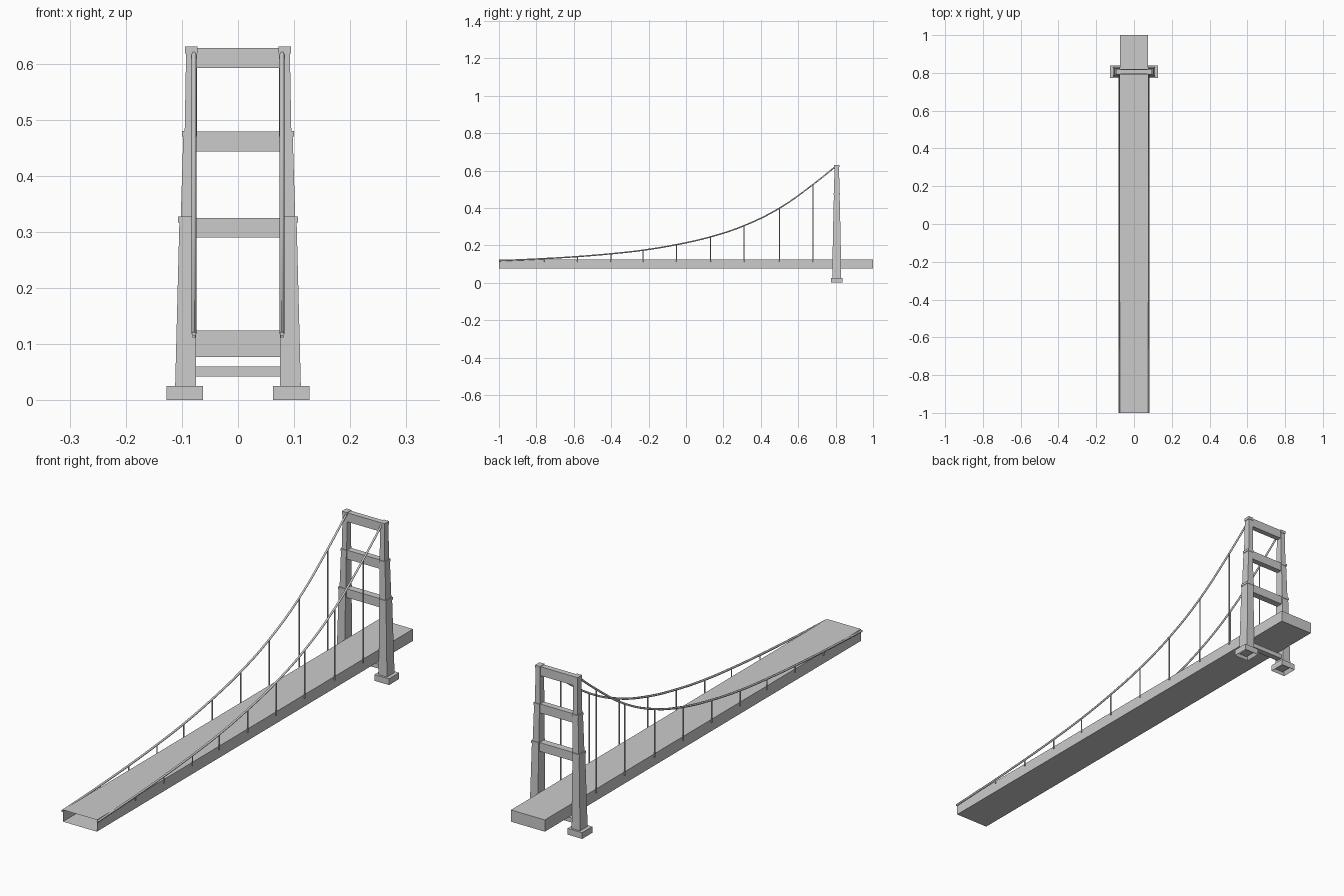
import bpy, bmesh

if "Cube" in bpy.data.objects:
    bpy.data.objects.remove(bpy.data.objects["Cube"])

TY = 0.806  # tower position along the bridge


def finish(name, bm):
    me = bpy.data.meshes.new(name)
    bm.normal_update()
    bm.to_mesh(me)
    bm.free()
    ob = bpy.data.objects.new(name, me)
    bpy.context.collection.objects.link(ob)
    return ob


def loft(bm, rings):
    """Square column through rings (x0, x1, half depth, z)."""
    loops = []
    for x0, x1, d, z in rings:
        loops.append([bm.verts.new(p) for p in
                      ((x0, TY - d, z), (x1, TY - d, z), (x1, TY + d, z), (x0, TY + d, z))])
    for a, b in zip(loops, loops[1:]):
        for i in range(4):
            j = (i + 1) % 4
            bm.faces.new((a[i], a[j], b[j], b[i]))
    return loops


def box(name, x0, x1, y0, y1, z0, z1):
    bm = bmesh.new()
    bmesh.ops.create_cube(bm, size=1)
    for v in bm.verts:
        v.co = ((x0 + x1) / 2 + v.co.x * (x1 - x0),
                (y0 + y1) / 2 + v.co.y * (y1 - y0),
                (z0 + z1) / 2 + v.co.z * (z1 - z0))
    return finish(name, bm)


def mirror(ob):
    m = ob.modifiers.new("mirror", 'MIRROR')
    m.use_axis[0] = True


# Deck: long hollow box, open at the front end
deck = box("deck", -0.075, 0.075, -1, 1, 0.077, 0.124)
bm = bmesh.new()
bm.from_mesh(deck.data)
bm.normal_update()
bmesh.ops.delete(bm, geom=[f for f in bm.faces if f.normal.y < -0.9], context='FACES_ONLY')
bm.to_mesh(deck.data)
bm.free()

# Tower legs: three stepped, slightly tapering sections with thin lips
bm = bmesh.new()
loops = loft(bm, [
    (0.075, 0.112, 0.024, 0.01), (0.075, 0.112, 0.024, 0.025),
    (0.075, 0.1045, 0.0195, 0.317), (0.074, 0.1065, 0.021, 0.317),
    (0.074, 0.1065, 0.021, 0.327), (0.074, 0.102, 0.018, 0.327),
    (0.074, 0.0975, 0.0155, 0.47), (0.073, 0.0995, 0.017, 0.47),
    (0.073, 0.0995, 0.017, 0.48), (0.073, 0.095, 0.0145, 0.48),
    (0.073, 0.0925, 0.0125, 0.618), (0.072, 0.0945, 0.014, 0.618),
    (0.072, 0.0945, 0.014, 0.63)])
bm.faces.new(loops[-1])
bm.faces.new(loops[0][::-1])
mirror(finish("tower_leg", bm))

# Footings: blocks with a recessed underside
foot = box("footing", 0.062, 0.127, TY - 0.032, TY + 0.032, 0, 0.025)
bm = bmesh.new()
bm.from_mesh(foot.data)
bm.normal_update()
under = [f for f in bm.faces if f.normal.z < -0.9]
bmesh.ops.inset_region(bm, faces=under, thickness=0.013)
bmesh.ops.translate(bm, verts=under[0].verts[:], vec=(0, 0, 0.02))
bm.to_mesh(foot.data)
bm.free()
mirror(foot)

# Cross beams between the legs
for i, (z0, z1, d) in enumerate([(0.042, 0.06, 0.012), (0.29, 0.325, 0.014),
                                 (0.443, 0.479, 0.012), (0.592, 0.628, 0.011)]):
    box(f"cross_beam_{i}", -0.077, 0.077, TY - d, TY + d, z0, z1)

# Main cables
path = [(-1, .118), (-.76, .129), (-.58, .14), (-.4, .155), (-.23, .174), (-.05, .204),
        (.13, .245), (.31, .305), (.5, .399), (.68, .526), (.8, .622)]


def cable(name, pts, r, kind):
    cu = bpy.data.curves.new(name, 'CURVE')
    cu.dimensions = '3D'
    cu.bevel_depth = r
    cu.bevel_resolution = 1
    cu.resolution_u = 4
    cu.use_fill_caps = True
    sp = cu.splines.new(kind)
    if kind == 'BEZIER':
        sp.bezier_points.add(len(pts) - 1)
        for bp, p in zip(sp.bezier_points, pts):
            bp.co = p
            bp.handle_left_type = bp.handle_right_type = 'AUTO'
    else:
        sp.points.add(len(pts) - 1)
        for q, p in zip(sp.points, pts):
            q.co = (*p, 1)
    ob = bpy.data.objects.new(name, cu)
    bpy.context.collection.objects.link(ob)


for side, s in (("left", -1), ("right", 1)):
    x = s * 0.0785
    cable(f"main_cable_{side}", [(x, y, z) for y, z in path], 0.0042, 'BEZIER')
    # Vertical hangers from cable to deck edge
    for i, (y, z) in enumerate(path[1:-1]):
        cable(f"hanger_{side}_{i}", [(x, y, 0.112), (x, y, z)], 0.0028, 'POLY')
